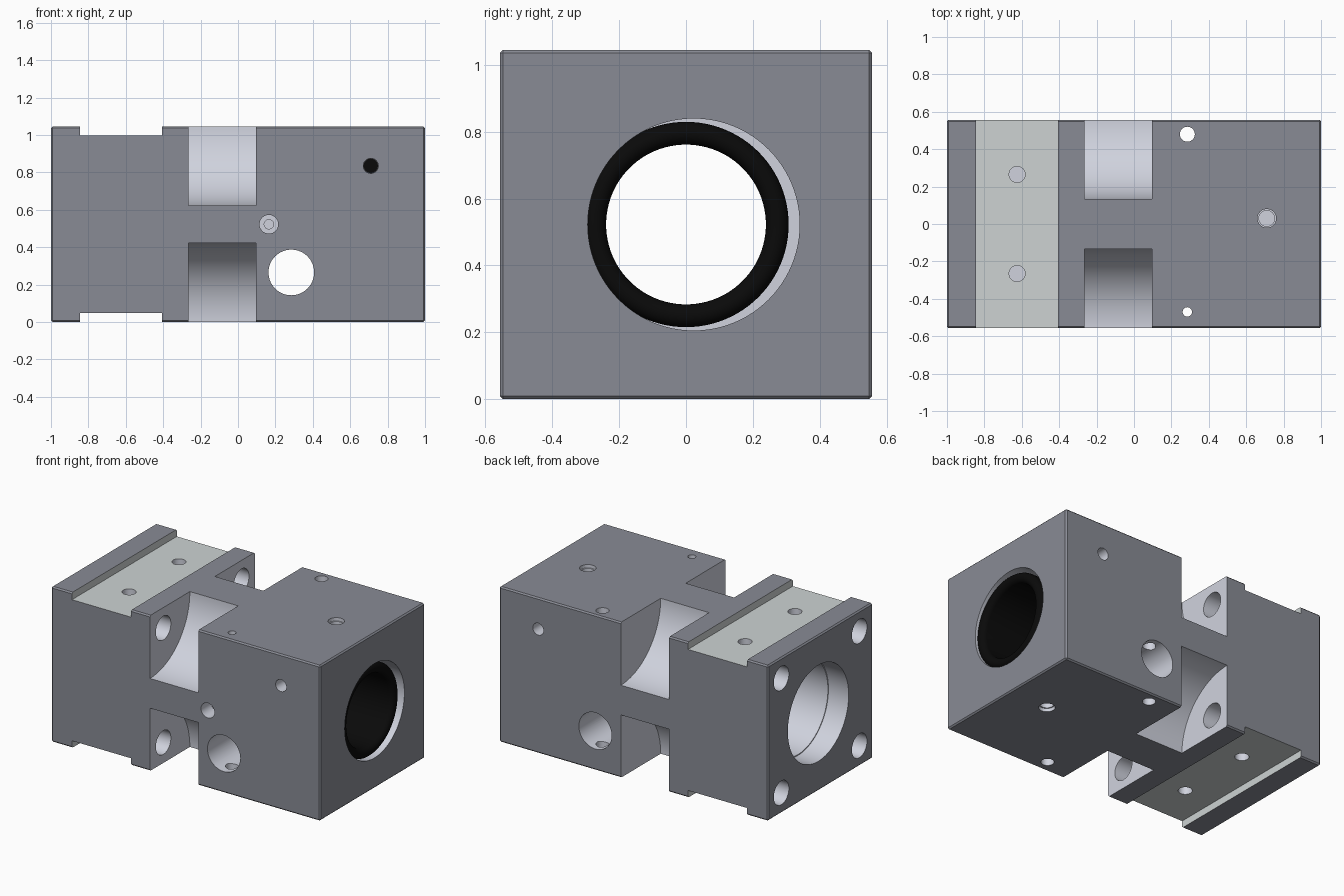
import bpy, bmesh
from math import pi, sin, cos
from mathutils import Matrix, Vector

if "Cube" in bpy.data.objects:
    bpy.data.objects.remove(bpy.data.objects["Cube"])

MID = 0.5225   # height of the bore axis
TOP = 1.045


def material(name, r, g, b):
    m = bpy.data.materials.new(name)
    m.diffuse_color = (r, g, b, 1)
    m.use_nodes = True
    m.node_tree.nodes["Principled BSDF"].inputs["Base Color"].default_value = m.diffuse_color
    return m


DARK = material("dark_coating", 0.25, 0.26, 0.30)
BARE = material("machined_metal", 0.63, 0.65, 0.73)
RAIL = material("ground_metal", 0.61, 0.65, 0.65)
BLACK = material("black_rubber", 0.003, 0.003, 0.003)


def link(name, bm, mat):
    me = bpy.data.meshes.new(name)
    bmesh.ops.recalc_face_normals(bm, faces=bm.faces)
    bm.to_mesh(me)
    bm.free()
    me.materials.append(mat)
    ob = bpy.data.objects.new(name, me)
    bpy.context.scene.collection.objects.link(ob)
    return ob


def box(name, x0, x1, y0, y1, z0, z1, mat, bevel=0):
    bm = bmesh.new()
    bmesh.ops.create_cube(bm, size=1)
    for v in bm.verts:
        v.co = Vector(((x0 + x1) / 2 + v.co.x * (x1 - x0),
                       (y0 + y1) / 2 + v.co.y * (y1 - y0),
                       (z0 + z1) / 2 + v.co.z * (z1 - z0)))
    if bevel:
        bmesh.ops.bevel(bm, geom=bm.edges[:], offset=bevel, segments=1, affect='EDGES')
    return link(name, bm, mat)


cutters = []


def cut(a, b, r, seg=48, mat=BARE):
    """Round cutter running from point a to point b."""
    a, b = Vector(a), Vector(b)
    d = b - a
    bm = bmesh.new()
    mtx = Matrix.Translation((a + b) / 2) @ d.to_track_quat('Z', 'Y').to_matrix().to_4x4()
    bmesh.ops.create_cone(bm, cap_ends=True, segments=seg, radius1=r, radius2=r,
                          depth=d.length, matrix=mtx)
    cutters.append(link("cutter", bm, mat))


body = box("carriage_block", -1, 1, -0.557, 0.557, 0, TOP, DARK, bevel=0.009)

# shallow rail grooves on top and bottom
cutters.append(box("cutter", -0.845, -0.405, -0.7, 0.7, 0.997, 1.2, RAIL))
cutters.append(box("cutter", -0.845, -0.405, -0.7, 0.7, -0.2, 0.048, RAIL))

# round scoops on the four long edges, with flange bolt holes
for sy in (-1, 1):
    for sz in (-1, 1):
        y, z = sy * 0.556, MID + sz * 0.523
        cut((-0.265, y, z), (0.095, y, z), 0.423, 128)
        y, z = sy * 0.415, MID + sz * 0.385
        cut((-1.1, y, z), (-0.2, y, z), 0.08)

# main bore: slightly offset, with a narrow land behind the sleeve
OFF = 0.023
cut((-1.2, OFF, MID), (0.40, OFF, MID), 0.317, 96)
cut((-1.1, OFF, MID), (-0.85, OFF, MID), 0.323, 96)
cut((0.3, 0, MID), (0.5, 0, MID), 0.3, 96)
cut((0.43, OFF, MID), (1.1, OFF, MID), 0.317, 96)

# side holes: cross hole, stepped port and small blind holes with black ends
cut((0.285, -0.7, 0.265), (0.285, 0.7, 0.265), 0.122, 64)
cut((0.165, -0.7, MID), (0.165, -0.45, MID), 0.05)
cut((0.165, -0.7, MID), (0.165, -0.38, MID), 0.025)
for s in (-1, 1):
    cut((0.71, s * 0.7, 0.835), (0.71, s * 0.27, 0.835), 0.04)
    cut((0.71, s * 0.7, 0.835), (0.71, s * 0.24, 0.835), 0.038, mat=BLACK)

# vertical holes
cut((0.285, 0.48, -0.2), (0.285, 0.48, 1.2), 0.04)
cut((0.285, -0.47, -0.2), (0.285, -0.47, 1.2), 0.025)
cut((0.285, -0.47, -0.2), (0.285, -0.47, 0.2), 0.04)
for s in (-1, 1):
    cut((0.71, 0.03, MID + s * 0.7), (0.71, 0.03, MID + s * 0.5), 0.05)
    cut((0.71, 0.03, MID + s * 0.7), (0.71, 0.03, MID + s * 0.4), 0.042)
    for y in (-0.265, 0.265):
        cut((-0.625, y, MID + s * 0.7), (-0.625, y, MID + s * 0.36), 0.043)

# carve the block; each cut keeps its cutter's finish
for c in cutters:
    c.hide_render = True
    m = body.modifiers.new("cut", 'BOOLEAN')
    m.operation, m.solver, m.object = 'DIFFERENCE', 'EXACT', c
    m.material_mode = 'TRANSFER'
dg = bpy.context.evaluated_depsgraph_get()
carved = bpy.data.meshes.new_from_object(body.evaluated_get(dg))
body.modifiers.clear()
body.data = carved
for c in cutters:
    bpy.data.objects.remove(c)

# black sleeve with a rounded mouth inside the right end of the bore
bm = bmesh.new()
mid_r, wall = 0.273, 0.034
prof = [(0.43, mid_r + wall)]
prof += [(0.955 + wall * sin(pi * i / 12), mid_r + wall * cos(pi * i / 12)) for i in range(13)]
prof += [(0.43, mid_r - wall)]
vs = [bm.verts.new((x, 0, MID + r)) for x, r in prof]
es = [bm.edges.new((vs[i], vs[(i + 1) % len(vs)])) for i in range(len(vs))]
bmesh.ops.spin(bm, geom=vs + es, cent=(0, 0, MID), axis=(1, 0, 0), angle=2 * pi,
               steps=96, use_duplicate=False)
bmesh.ops.remove_doubles(bm, verts=bm.verts, dist=1e-5)
sleeve = link("bore_sleeve", bm, BLACK)

# smooth round surfaces, keep machined edges sharp
for ob in (body, sleeve):
    bpy.ops.object.select_all(action='DESELECT')
    ob.select_set(True)
    bpy.context.view_layer.objects.active = ob
    bpy.ops.object.shade_smooth_by_angle(angle=pi / 6)
